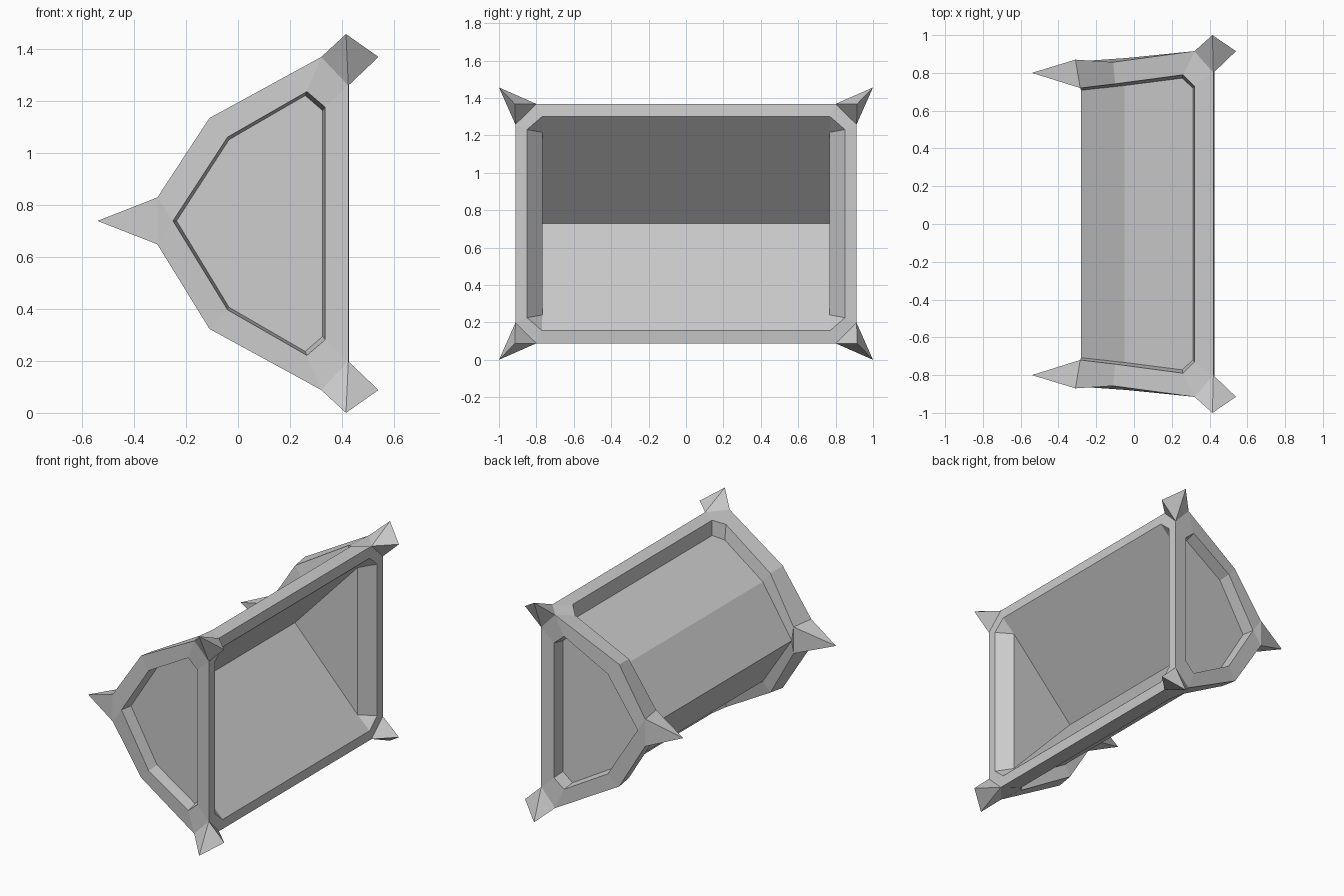
import bpy, bmesh
from mathutils import Vector

cube = bpy.data.objects.get("Cube")
if cube:
    bpy.data.objects.remove(cube, do_unlink=True)

MID = 0.728       # height of the horizontal symmetry plane
TAIL_LIFT = 0.01  # the pointed rear sits slightly above it

grey = bpy.data.materials.new("plain_grey")
grey.use_nodes = True
grey.diffuse_color = (0.6, 0.6, 0.6, 1)
grey.node_tree.nodes["Principled BSDF"].inputs["Base Color"].default_value = grey.diffuse_color


def finish(bm, name):
    for v in bm.verts:
        if v.co.x < -0.2:
            v.co.z += TAIL_LIFT
    bmesh.ops.recalc_face_normals(bm, faces=bm.faces[:])
    mesh = bpy.data.meshes.new(name)
    bm.to_mesh(mesh)
    bm.free()
    mesh.materials.append(grey)
    obj = bpy.data.objects.new(name, mesh)
    obj.location.z = MID
    bpy.context.collection.objects.link(obj)


bm = bmesh.new()
cache = {}


def vert(point, sy, sz):
    key = (point[0], point[1] * sy + 0.0, point[2] * sz + 0.0)
    if key not in cache:
        cache[key] = bm.verts.new(key)
    return cache[key]


def face(*points):
    """Add a face in all four mirrored quarters."""
    for sy in (1, -1):
        for sz in (1, -1):
            verts = list(dict.fromkeys(vert(p, sy, sz) for p in points))
            if len(verts) > 2:
                bm.faces.new(verts)


def loft(*rows):
    """Join successive rows of points with strips of quads."""
    for a, b in zip(rows, rows[1:]):
        for i in range(len(a) - 1):
            face(a[i], a[i + 1], b[i + 1], b[i])


# Shared outline points, as x, y and height above the middle
corner_side = (0.32, 0.915, 0.64)
corner_rail = (0.42, 0.80, 0.64)
corner_post = (0.424, 0.912, 0.53)
shoulder = (-0.11, 0.857, 0.405)
tail = (-0.31, 0.87, 0.09)
tail_mid = (-0.31, 0.87, 0)
tail_inner = (-0.285, 0.72, 0.088)
tail_inner_mid = (-0.285, 0.72, 0)
post_mid = (0.424, 0.912, 0)
rail_mid = (0.42, 0, 0.64)

# End walls with a recessed panel
rim = [(x, 0.905 - (0.335 - x) * 0.07, h) for x, h in
       ((0.335, 0), (0.335, 0.447), (0.265, 0.507), (-0.04, 0.332), (-0.25, 0))]
floor = [(0.1 + (x - 0.1) * 0.96, y - 0.08, h * 0.97) for x, y, h in rim]
loft([post_mid, corner_post, corner_side, shoulder, tail, tail_mid], rim + rim[-1:])
loft(rim, floor)
face(*floor)

# Folded rear wall, sunk between the rails and ribs
lip = [(0.32, 0, 0.64), (0.32, 0.73, 0.64), (0.26, 0.79, 0.606), (-0.10, 0.742, 0.395), tail_inner]
sunk = [(0.312, 0, 0.545), (0.312, 0.72, 0.545), (0.255, 0.772, 0.51),
        (-0.05, 0.733, 0.33), (-0.28, 0.708, 0)]
fold_mid, ridge_mid = (-0.05, 0, 0.33), (-0.28, 0, 0)
loft([rail_mid, corner_rail, corner_side, shoulder, tail], lip, sunk)
face(tail_inner, tail_inner_mid, sunk[4])
face(*sunk[:4], fold_mid)
face(sunk[3], sunk[4], ridge_mid, fold_mid)

# Opening rim and the wedge-shaped hollow
mouth = [(0.426, 0, 0.572), (0.426, 0.77, 0.572), (0.426, 0.85, 0.503), (0.426, 0.85, 0)]
inner, inner_mid = (0.34, 0.768, 0.488), (0.34, 0.768, 0)
apex, apex_mid = (-0.12, 0.768, 0), (-0.12, 0, 0)
loft([rail_mid, corner_rail, corner_post, post_mid], mouth)
face(mouth[0], mouth[1], inner, apex, apex_mid)
face(mouth[1], mouth[2], inner)
face(mouth[2], mouth[3], inner_mid, inner)
face(inner, inner_mid, apex)

# Flat seats under the spikes
face(corner_side, corner_rail, corner_post)
face(tail, tail_mid, tail_inner_mid, tail_inner)

# Remove the flat seams on the symmetry planes
bmesh.ops.recalc_face_normals(bm, faces=bm.faces[:])
seams = [e for e in bm.edges if e.calc_face_angle(1) < 0.02
         and any(all(abs(v.co[k]) < 1e-5 for v in e.verts) for k in (1, 2))]
bmesh.ops.dissolve_edges(bm, edges=seams, use_verts=True)
finish(bm, "hollow_shell")


def spike(name, points):
    hull = bmesh.new()
    for p in points:
        hull.verts.new(Vector(p))
    bmesh.ops.convex_hull(hull, input=hull.verts[:])
    finish(hull, name)


# Corner spikes and rear spikes
for sy, end in ((-1, "front"), (1, "back")):
    for sz, level in ((1, "upper"), (-1, "lower")):
        points = [corner_side, corner_rail, corner_post, (0.415, 1, 0.728), (0.54, 0.915, 0.64)]
        spike(f"{end}_{level}_corner_spike", [(x, y * sy, h * sz) for x, y, h in points])
    base = [(x, y, h * sz) for x, y, h in (tail, tail_inner) for sz in (1, -1)]
    spike(f"{end}_tail_spike", [(x, y * sy, h) for x, y, h in base + [(-0.54, 0.80, 0)]])
